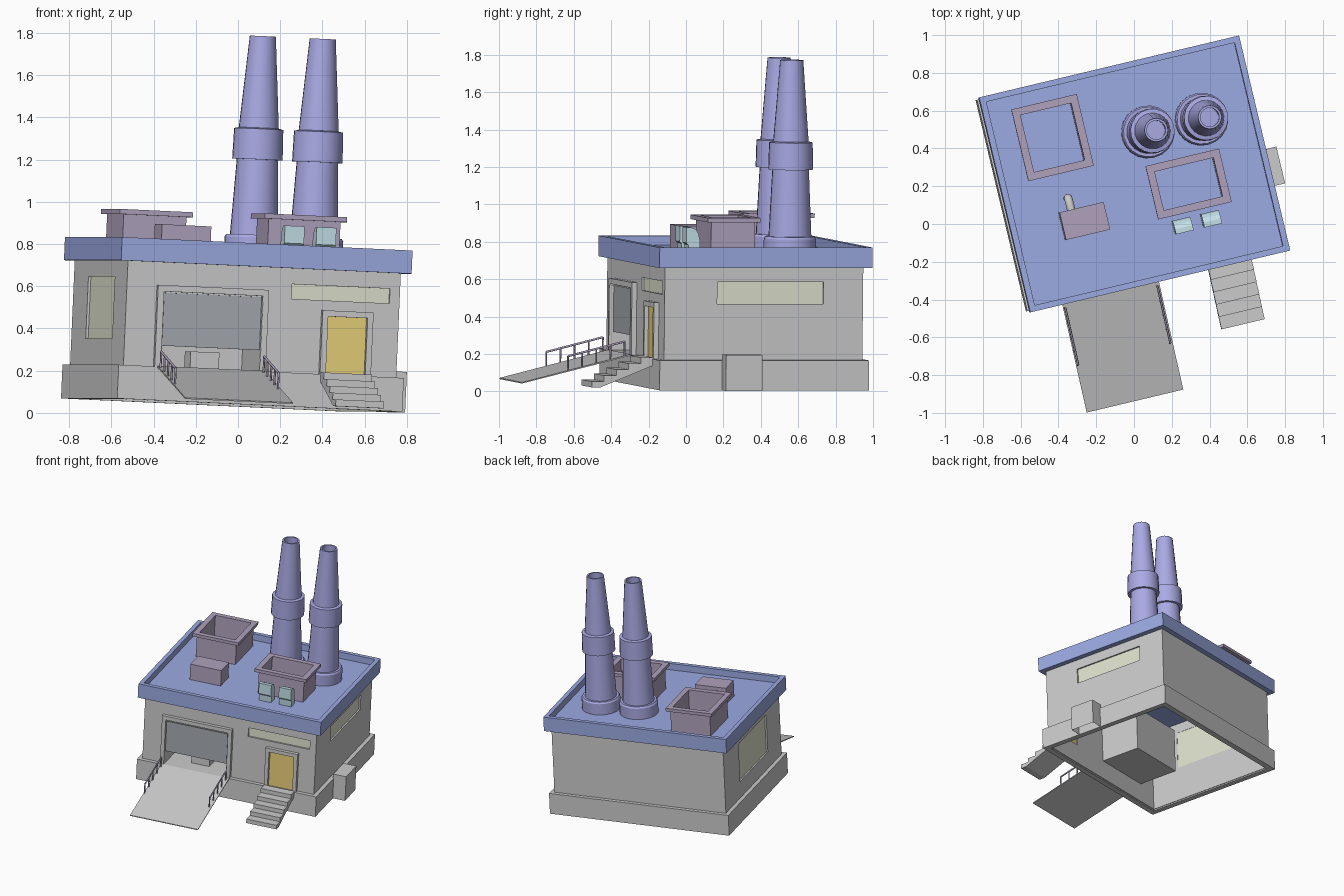
import bpy, bmesh, math
from mathutils import Matrix, Vector

if "Cube" in bpy.data.objects:
    bpy.data.objects.remove(bpy.data.objects["Cube"])

# The whole building is turned about z and leans slightly to its right
M = (Matrix.Translation((-0.03, 0.257, 0.037)) @ Matrix.Rotation(math.radians(13.4), 4, 'Z')
     @ Matrix.Rotation(math.radians(2.6), 4, 'Y'))
COLORS = {'blue': (.33, .40, .76), 'stack': (.40, .40, .78), 'purple': (.43, .36, .51),
          'yellow': (.82, .64, .20), 'glass': (.74, .77, .62), 'dark': (.38, .40, .43),
          'duct': (.55, .75, .82)}
mats = {}
for key, c in COLORS.items():
    mats[key] = bpy.data.materials.new(key)
    mats[key].diffuse_color = (*c, 1)


def finish(name, bm, color=None):
    bmesh.ops.recalc_face_normals(bm, faces=bm.faces)
    me = bpy.data.meshes.new(name)
    bm.to_mesh(me)
    bm.free()
    ob = bpy.data.objects.new(name, me)
    bpy.context.collection.objects.link(ob)
    ob.matrix_world = M
    if color:
        me.materials.append(mats[color])
    return ob


def box_bm(x0, x1, y0, y1, z0, z1, drop=None):
    bm = bmesh.new()
    bmesh.ops.create_cube(bm, size=1, matrix=Matrix.Translation(
        ((x0 + x1) / 2, (y0 + y1) / 2, (z0 + z1) / 2)) @ Matrix.Diagonal((x1 - x0, y1 - y0, z1 - z0, 1)))
    if drop:
        bm.normal_update()
        bmesh.ops.delete(bm, geom=[f for f in bm.faces if f.normal.dot(Vector(drop)) > .9], context='FACES')
    return bm


def box(name, *dims, color=None, drop=None):
    return finish(name, box_bm(*dims, drop=drop), color)


def extrude(name, pts, axis, a, b, color=None):
    """Extrude a 2D outline: axis 0 -> points are (y,z), axis 1 -> points are (x,z)."""
    bm = bmesh.new()
    def put(p, t):
        return (t, *p) if axis == 0 else (p[0], t, p[1])
    f = bm.faces.new([bm.verts.new(put(p, a)) for p in pts])
    r = bmesh.ops.extrude_face_region(bm, geom=[f])
    move = (b - a, 0, 0) if axis == 0 else (0, b - a, 0)
    bmesh.ops.translate(bm, vec=move, verts=[v for v in r['geom'] if isinstance(v, bmesh.types.BMVert)])
    return finish(name, bm, color)


def ring(name, cx, cy, hx, hy, t, z0, z1, color=None):
    """Rectangular tube with wall thickness t."""
    bm = bmesh.new()
    loops = []
    for d, z in ((0, z0), (0, z1), (t, z1), (t, z0)):
        loops.append([bm.verts.new((cx + sx * (hx - d), cy + sy * (hy - d), z))
                      for sx, sy in ((-1, -1), (1, -1), (1, 1), (-1, 1))])
    for i in range(4):
        A, B = loops[i], loops[(i + 1) % 4]
        for j in range(4):
            k = (j + 1) % 4
            bm.faces.new((A[j], A[k], B[k], B[j]))
    return finish(name, bm, color)


def tube(name, path, r, color=None, sides=6):
    cu = bpy.data.curves.new(name, 'CURVE')
    cu.dimensions = '3D'
    cu.bevel_depth = r
    cu.bevel_resolution = max(0, sides // 2 - 2)
    cu.use_fill_caps = True
    sp = cu.splines.new('POLY')
    sp.points.add(len(path) - 1)
    for p, co in zip(sp.points, path):
        p.co = (*co, 1)
    if color:
        cu.materials.append(mats[color])
    ob = bpy.data.objects.new(name, cu)
    bpy.context.collection.objects.link(ob)
    ob.matrix_world = M


# Walls, with openings cut for windows and doors
walls = ring('walls', 0, 0, .665, .545, .02, .01, .66)
ring('plinth', 0, 0, .695, .575, .045, 0, .16)
openings = {
    'left_window': (-.70, -.62, -.29, .25, .285, .58),
    'right_window': (.62, .70, -.256, .328, .46, .58),
    'front_window': (.139, .616, -.60, -.50, .51, .58),
    'loading_door': (-.489, -.007, -.60, -.50, .161, .511),
    'entry_door': (.315, .507, -.60, -.50, .165, .435)}
for name, dims in openings.items():
    cutter = box(name + '_cutter', *dims)
    cutter.hide_render = True
    cutter.hide_viewport = False
    cutter.display_type = 'WIRE'
    mod = walls.modifiers.new(name, 'BOOLEAN')
    mod.object = cutter
    mod.operation = 'DIFFERENCE'
    mod.solver = 'EXACT'

# Panes and door leaf
box('left_pane', -.653, -.647, -.29, .25, .285, .58, color='glass')
box('right_pane', .647, .653, -.256, .328, .46, .58, color='glass')
box('front_pane', .139, .616, -.533, -.527, .51, .58, color='glass')
box('entry_door', .315, .507, -.55, -.535, .16, .435, color='yellow')
box('shutter', -.489, -.007, -.55, -.535, .26, .511, color='dark')


def door_frame(name, x0, x1, top, t):
    extrude(name, [(x0, .16), (x0, top), (x1, top), (x1, .16), (x1 - t, .16),
                   (x1 - t, top - t), (x0 + t, top - t), (x0 + t, .16)], 1, -.572, -.54)


door_frame('loading_frame', -.519, .022, .547, .03)
door_frame('entry_frame', .287, .535, .463, .028)

# Loading bay behind the shutter, with a crate
box('loading_bay', -.489, -.007, -.575, -.2, .162, .511, drop=(0, -1, 0))
box('crate', -.32, -.18, -.46, -.34, .162, .24)

# Ramp and its railings
R0, R1 = (-1.17, .012), (-.575, .163)
extrude('ramp', [R0, R1, (R1[0], R1[1] - .008), (R0[0], R0[1] - .006)], 0, -.506, .02)
for side, x in (('left', -.498), ('right', .004)):
    ys = [-.605 - i * .0775 for i in range(5)]
    foot = lambda y: R0[1] + (R1[1] - R0[1]) * (y - R0[0]) / (R1[0] - R0[0])
    tube(side + '_rail', [(x, ys[0], foot(ys[0]) + .075), (x, ys[-1], foot(ys[-1]) + .075)], .006, 'purple')
    for i, y in enumerate(ys):
        tube(f'{side}_rail_post_{i}', [(x, y, foot(y)), (x, y, foot(y) + .077)], .005, 'purple')

# Entry steps
prof, y, z = [(-.907, .008)], -.907, .008
for i in range(5):
    z += .032
    prof.append((y, z))
    y += .067
    prof.append((y, z))
prof += [(y, .125), (-.86, .008)]
extrude('entry_steps', prof, 0, .29, .525)

# Side block on the plinth
box('side_block', .69, .79, -.233, -.033, 0, .193, drop=(0, 0, -1))

# Roof slab with sunken top
bm = box_bm(-.708, .708, -.585, .585, .655, .765)
bm.normal_update()
top = [f for f in bm.faces if f.normal.z > .9]
bmesh.ops.inset_region(bm, faces=top, thickness=.045)
r = bmesh.ops.extrude_face_region(bm, geom=top)
bmesh.ops.delete(bm, geom=top, context='FACES_ONLY')
bmesh.ops.translate(bm, vec=(0, 0, -.05), verts=[v for v in r['geom'] if isinstance(v, bmesh.types.BMVert)])
finish('roof', bm, 'blue')

# Chimneys turned from a profile
PROFILE = [(.14, .71), (.14, .80), (.132, .812), (.115, .812), (.098, 1.17), (.12, 1.17), (.117, 1.315),
           (.095, 1.32), (.062, 1.755), (.05, 1.755), (.052, 1.62), (0, 1.62)]
for name, cx in (('chimney_left', .12), ('chimney_right', .412)):
    bm = bmesh.new()
    vs = [bm.verts.new((cx + rad, .2, z)) for rad, z in PROFILE[:-1]] + [bm.verts.new((cx, .2, PROFILE[-1][1]))]
    es = [bm.edges.new(p) for p in zip(vs, vs[1:])]
    bmesh.ops.spin(bm, geom=vs + es, cent=(cx, .2, 0), axis=(0, 0, 1), angle=math.tau, steps=20)
    bmesh.ops.remove_doubles(bm, verts=bm.verts, dist=1e-5)
    ob = finish(name, bm, 'stack')
    bpy.ops.object.select_all(action='DESELECT')
    ob.select_set(True)
    bpy.context.view_layer.objects.active = ob
    bpy.ops.object.shade_smooth_by_angle(angle=math.radians(30))

# Open roof vents with rims
for name, cx, cy, hx, hy, zt in (('back_vent', -.385, .288, .178, .195, .905),
                                 ('front_vent', .259, -.118, .20, .145, .912)):
    ring(name + '_body', cx, cy, hx - .025, hy - .025, .012, .71, zt - .02, 'purple')
    ring(name + '_rim', cx, cy, hx, hy, .04, zt - .024, zt, 'purple')

# Machine box with a bent pipe
box('machine_box', -.438, -.198, -.256, -.106, .71, .838, color='purple')
tube('machine_pipe', [(-.373, -.12, .79), (-.373, -.07, .79), (-.373, -.05, .782),
                      (-.373, -.042, .76), (-.373, -.042, .71)], .022, sides=10)

# Gooseneck ducts opening to the front
DUCT = [(-.288, .71), (-.288, .79), (-.296, .825), (-.312, .848), (-.335, .858), (-.362, .858),
        (-.362, .775), (-.352, .765), (-.348, .71)]
for i, cx in enumerate((.183, .338)):
    extrude(f'duct_{i}', DUCT, 0, cx - .048, cx + .048, 'duct')

for m in bpy.data.materials:
    if m.users and not m.is_grease_pencil:
        m.use_nodes = True
        m.node_tree.nodes["Principled BSDF"].inputs["Base Color"].default_value = m.diffuse_color
